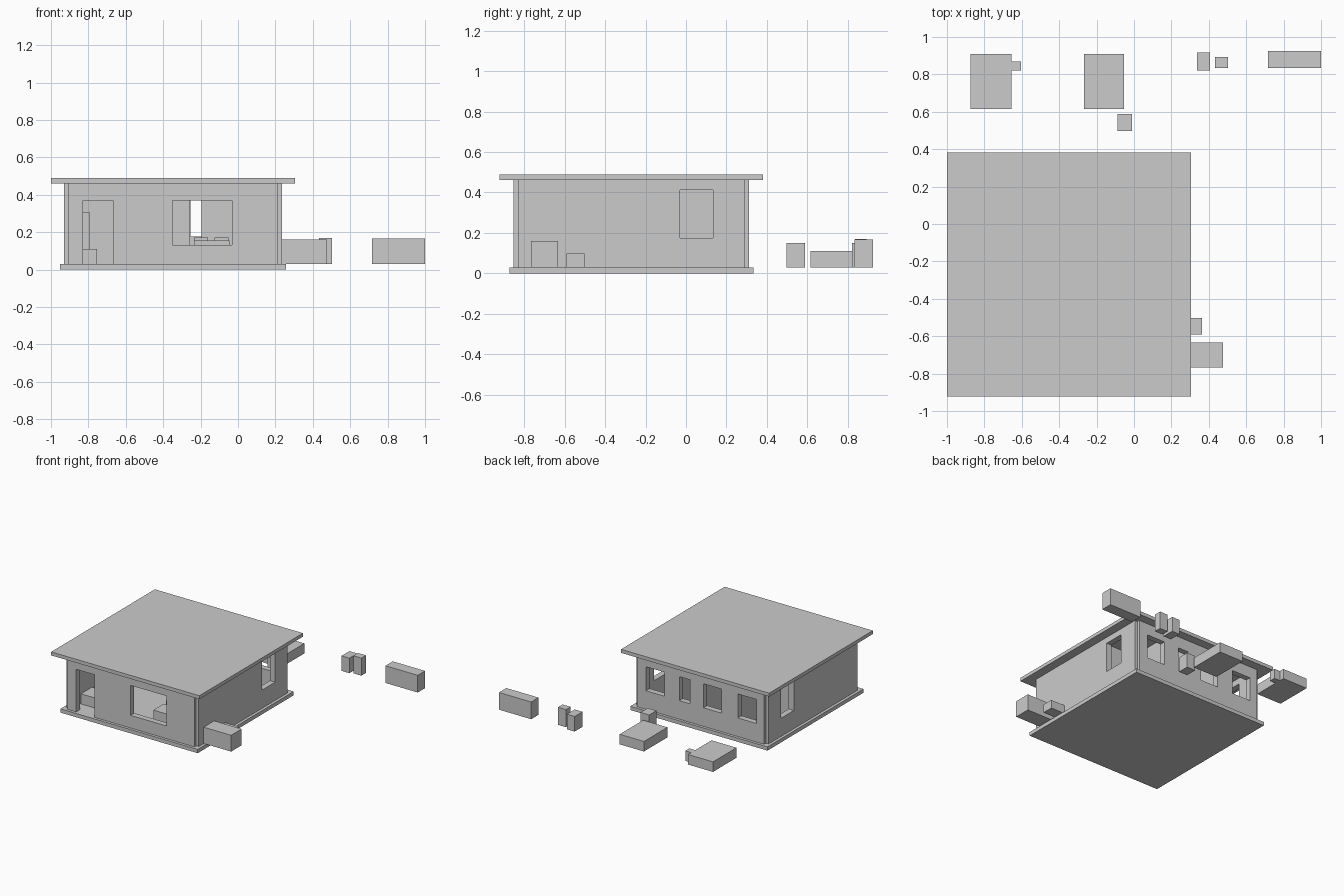
import bpy, bmesh

if "Cube" in bpy.data.objects:
    bpy.data.objects.remove(bpy.data.objects["Cube"])

CX, CY = -0.3475, -0.27          # house centre
FLOOR, CEIL, TOP = 0.03, 0.461, 0.489
H, T = 0.559, 0.023              # half wall length, half wall thickness
X0, X1, Y0, Y1 = CX - H, CX + H, CY - H, CY + H


def box(name, x, y, z):
    """Axis-aligned box from (min, max) pairs."""
    bm = bmesh.new()
    bmesh.ops.create_cube(bm, size=1)
    for v in bm.verts:
        v.co = [r[0] if c < 0 else r[1] for c, r in zip(v.co, (x, y, z))]
    me = bpy.data.meshes.new(name)
    bm.to_mesh(me)
    bm.free()
    ob = bpy.data.objects.new(name, me)
    bpy.context.collection.objects.link(ob)
    return ob


def wall(name, axis, at, span, openings=(), t=T):
    """Wall along an axis; openings are (start, end, bottom, top)."""
    def piece(n, s, z, half):
        c = (at - half, at + half)
        return box(n, s, c, z) if axis == 'x' else box(n, c, s, z)
    w = piece(name, span, (FLOOR, CEIL), t)
    for i, (a, b, lo, hi) in enumerate(openings):
        cut = piece(f"{name}_cutter_{i}", (a, b), (lo, hi), t * 3)
        cut.hide_render = True
        cut.hide_viewport = True
        m = w.modifiers.new("opening", 'BOOLEAN')
        m.operation, m.solver, m.object = 'DIFFERENCE', 'EXACT', cut
    return w


# Base slab and flat roof
box("floor_slab", (-0.952, 0.257), (CY - 0.604, CY + 0.604), (0, FLOOR))
box("roof", (-1, 0.305), (CY - 0.652, CY + 0.652), (CEIL, TOP))

# Outer walls, notched at the corners
wall("front_wall", 'x', Y0, (X0, X1),
     [(-0.829, -0.668, 0.0, 0.369), (-0.35, -0.033, 0.131, 0.369)])
wall("back_wall", 'x', Y1, (X0, X1),
     [(a, b, 0.178, 0.369) for a, b in
      ((-0.028, 0.134), (-0.253, -0.16), (-0.533, -0.373), (-0.84, -0.675))])
for name, x in (("left_wall", X0), ("right_wall", X1)):
    wall(name, 'y', x, (Y0, Y1), [(-0.03, 0.133, 0.175, 0.412)])

# Inner partitions
wall("corridor_wall", 'x', -0.12, (X0, X1), [(-0.26, -0.195, 0.0, 0.40)], 0.015)
for i, x in enumerate((-0.6, -0.31, -0.105)):
    wall(f"room_divider_{i}", 'y', x, (-0.12, Y1), (), 0.015)

# Furniture: name, x range, y range, top height
for name, x, y, top in (
    ("bed_a", (-0.875, -0.655), (0.615, 0.91), 0.11),
    ("nightstand", (-0.655, -0.603), (0.82, 0.87), 0.11),
    ("bed_b", (-0.267, -0.053), (0.615, 0.91), 0.11),
    ("desk", (-0.087, -0.011), (0.497, 0.588), 0.15),
    ("toilet", (0.338, 0.407), (0.82, 0.918), 0.15),
    ("washbasin", (0.432, 0.502), (0.835, 0.893), 0.17),
    ("kitchen_counter", (0.716, 1.0), (0.833, 0.925), 0.167),
    ("sofa", (0.13, 0.476), (-0.766, -0.634), 0.16),
    ("coffee_table", (0.24, 0.363), (-0.592, -0.503), 0.097),
    ("dining_table", (-0.235, -0.045), (-0.73, -0.6), 0.157),
    ("dining_chair_a", (-0.235, -0.16), (-0.57, -0.5), 0.172),
    ("dining_chair_b", (-0.125, -0.05), (-0.57, -0.5), 0.172),
    ("entry_bench", (-0.88, -0.755), (-0.72, -0.58), 0.11),
    ("wardrobe", (-0.88, -0.795), (-0.45, -0.3), 0.307),
):
    box(name, x, y, (FLOOR, top))
